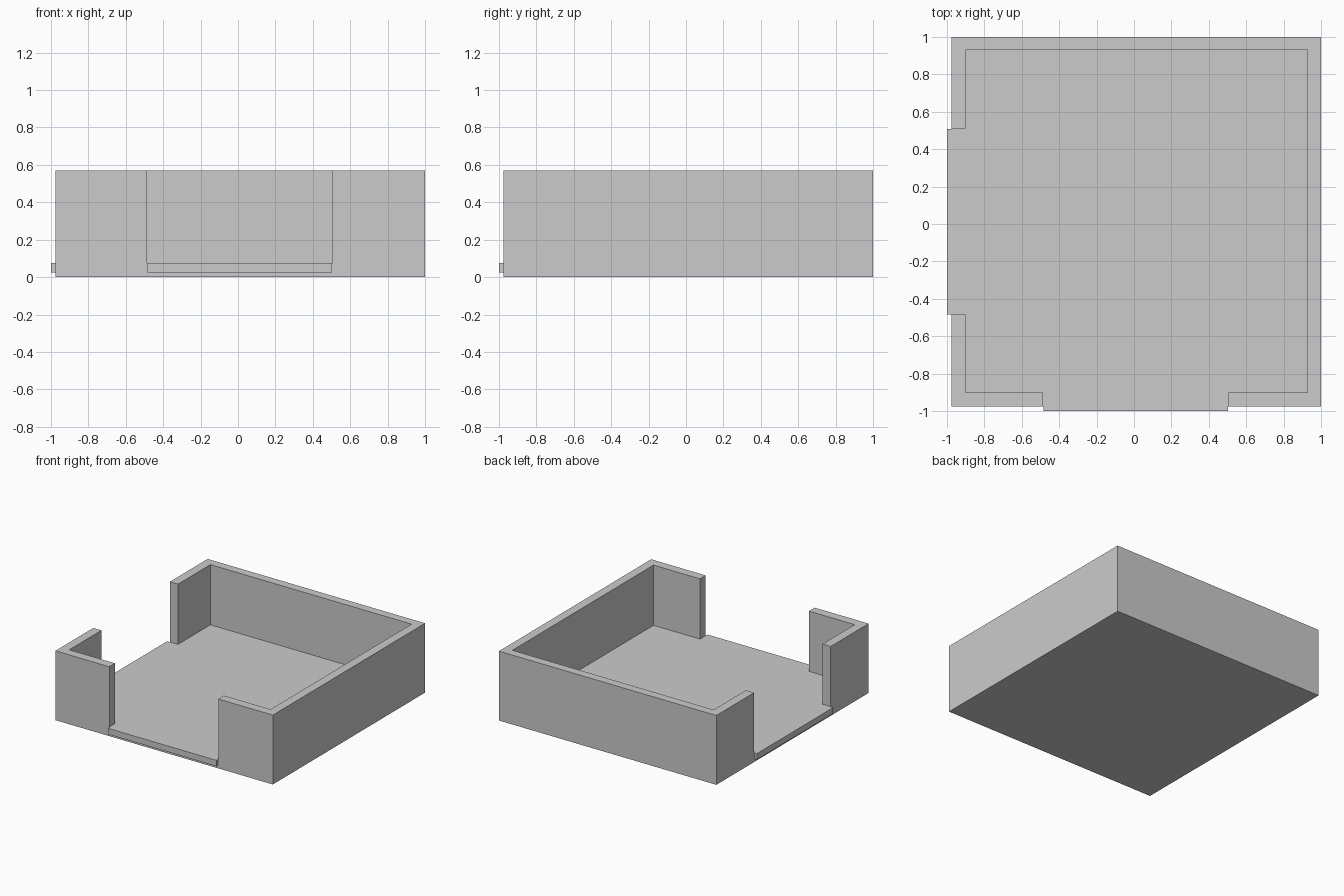
import bpy
import bmesh
from mathutils import Vector

if "Cube" in bpy.data.objects:
    bpy.data.objects.remove(bpy.data.objects["Cube"])


def box(name, lo, hi):
    """Axis-aligned box between two corners."""
    bm = bmesh.new()
    bmesh.ops.create_cube(bm, size=1)
    lo, hi = Vector(lo), Vector(hi)
    for v in bm.verts:
        v.co = Vector([lo[i] + (v.co[i] + 0.5) * (hi[i] - lo[i]) for i in range(3)])
    mesh = bpy.data.meshes.new(name)
    bm.to_mesh(mesh)
    bm.free()
    obj = bpy.data.objects.new(name, mesh)
    bpy.context.collection.objects.link(obj)
    return obj


def combine(target, tool, operation):
    """Apply a boolean and discard the tool."""
    mod = target.modifiers.new(tool.name, 'BOOLEAN')
    mod.operation = operation
    mod.solver = 'EXACT'
    mod.object = tool
    bpy.context.view_layer.objects.active = target
    bpy.ops.object.modifier_apply(modifier=mod.name)
    bpy.data.objects.remove(tool)


FLOOR, TOP = 0.075, 0.57

# Outer block of the tray
tray = box("tray", (-0.976, -0.976, 0), (1, 1, TOP))

# Sills below the front and left openings, trimmed level with the floor below
combine(tray, box("front_sill", (-0.483, -1, 0.026), (0.503, -0.94, 0.2)), 'UNION')
combine(tray, box("left_sill", (-1, -0.483, 0.026), (-0.94, 0.507, 0.2)), 'UNION')

# Inner cavity, then the two openings
combine(tray, box("cavity", (-0.902, -0.902, FLOOR), (0.927, 0.93, 1)), 'DIFFERENCE')
combine(tray, box("front_opening", (-0.486, -1.2, FLOOR), (0.504, -0.5, 1)), 'DIFFERENCE')
combine(tray, box("left_opening", (-1.2, -0.485, FLOOR), (-0.5, 0.51, 1)), 'DIFFERENCE')
